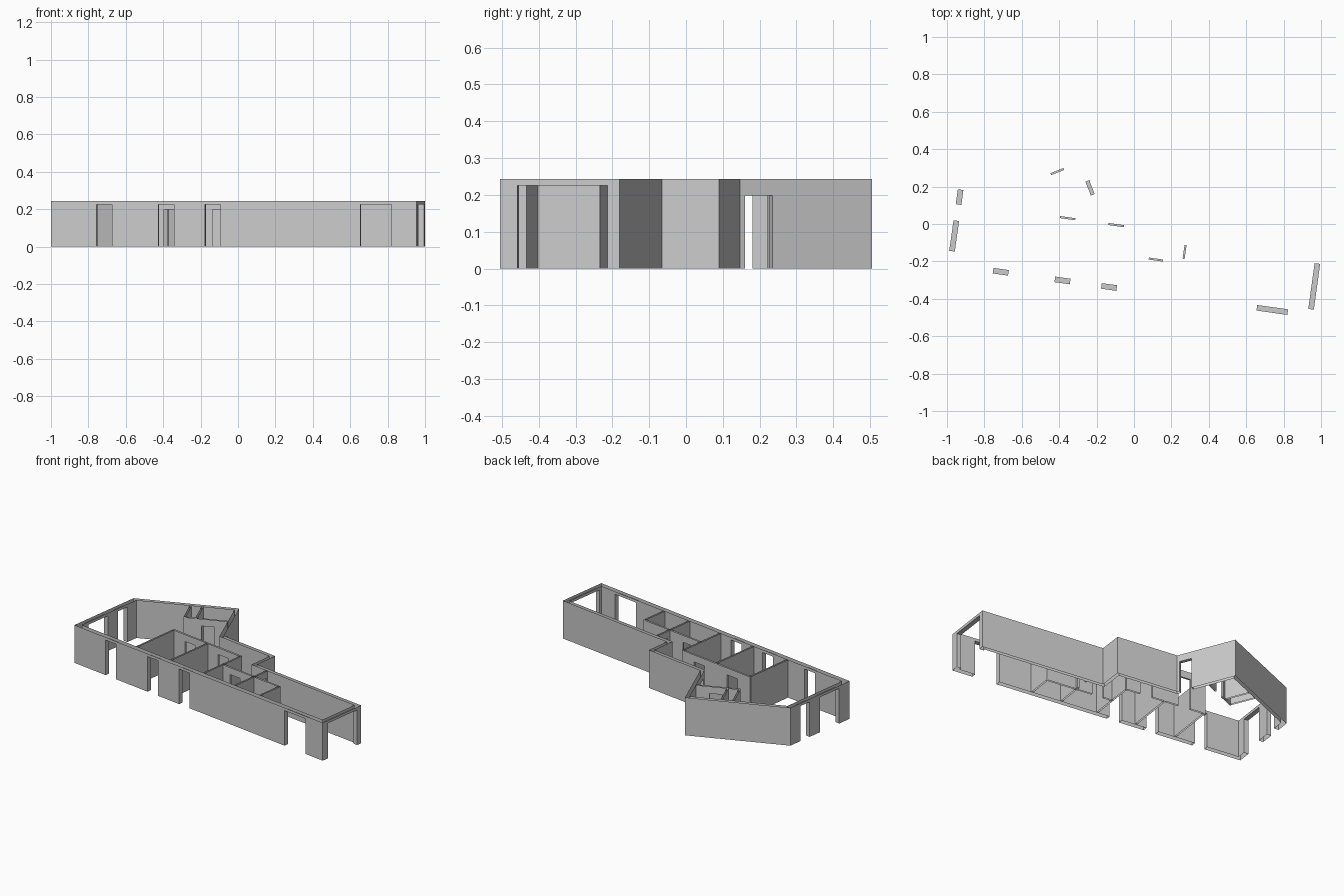
import bpy
import bmesh
from mathutils import Vector, geometry

if "Cube" in bpy.data.objects:
    bpy.data.objects.remove(bpy.data.objects["Cube"], do_unlink=True)

HEIGHT = 0.243      # wall height
WINDOW = 0.225      # head height of the outer openings
DOOR = 0.198        # head height of the doors

plaster = bpy.data.materials.new("light_grey_plaster")
plaster.use_nodes = True
plaster.diffuse_color = (0.6, 0.6, 0.6, 1)
plaster.node_tree.nodes["Principled BSDF"].inputs["Base Color"].default_value = (0.6, 0.6, 0.6, 1)


def left_of(a, b):
    d = (b - a).normalized()
    return Vector((-d.y, d.x, 0))


def make_wall(name, outer, inner, openings=(), capped=False):
    """Hollow wall, open at top and bottom, between two plan lines.
    Each opening is (x, y, width, head height)."""
    bm = bmesh.new()

    def quad(a, b, low=0.0, high=HEIGHT):
        corners = [(a, low), (b, low), (b, high), (a, high)]
        bm.faces.new([bm.verts.new((p.x, p.y, z)) for p, z in corners])

    along = (outer[1] - outer[0]).normalized()
    o, i = outer[0], inner[0]
    if capped:
        quad(i, o)
    order = sorted(openings, key=lambda k: along.dot(Vector((k[0], k[1], 0))))
    for x, y, width, head in order:
        mid = Vector((x, y, 0))
        half = along * width / 2
        mo = o + along * along.dot(mid - o)
        mi = i + along * along.dot(mid - i)
        o1, o2, i1, i2 = mo - half, mo + half, mi - half, mi + half
        # pier, lintel, jambs and soffit
        quad(o, o1)
        quad(i1, i)
        quad(o1, o2, head)
        quad(i2, i1, head)
        quad(o1, i1, 0, head)
        quad(i2, o2, 0, head)
        bm.faces.new([bm.verts.new((p.x, p.y, head)) for p in (i1, i2, o2, o1)])
        o, i = o2, i2
    quad(o, outer[1])
    quad(inner[1], i)
    if capped:
        quad(outer[1], inner[1])
    bmesh.ops.remove_doubles(bm, verts=bm.verts, dist=0.0001)
    mesh = bpy.data.meshes.new(name)
    bm.to_mesh(mesh)
    bm.free()
    mesh.materials.append(plaster)
    bpy.context.collection.objects.link(bpy.data.objects.new(name, mesh))


# Outer shell: start corner, thickness and openings, counter-clockwise
shell = [
    ("east_end_wall", (0.955, -0.505), 0.03, [(0.958, -0.333, 0.247, WINDOW)]),
    ("east_wing_back_wall", (1.0, -0.18), 0.022, []),
    ("step_wall", (0.18, -0.065), 0.022, []),
    ("corridor_back_wall", (0.20, 0.09), 0.022, []),
    ("entrance_wall", (-0.205, 0.147), 0.022, [(-0.236, 0.193, 0.08, DOOR)]),
    ("angled_back_wall", (-0.346, 0.505), 0.022, []),
    ("west_end_wall", (-0.93, 0.27), 0.03,
     [(-0.935, 0.144, 0.08, WINDOW), (-0.966, -0.063, 0.165, WINDOW)]),
    ("front_wall", (-1.0, -0.23), 0.03,
     [(-0.712, -0.252, 0.083, WINDOW), (-0.382, -0.30, 0.083, WINDOW),
      (-0.133, -0.335, 0.083, WINDOW), (0.74, -0.455, 0.167, WINDOW)]),
]
count = len(shell)
corners = [Vector((*s[1], 0)) for s in shell]
offset_lines = []
for k in range(count):
    a, b = corners[k], corners[(k + 1) % count]
    shift = left_of(a, b) * shell[k][2]
    offset_lines.append((a + shift, b + shift))
# inner corners are where neighbouring offset lines meet
inner_corners = [geometry.intersect_line_line(*offset_lines[k - 1], *offset_lines[k])[0]
                 for k in range(count)]
for k, (name, _, _, openings) in enumerate(shell):
    n = (k + 1) % count
    make_wall(name, (corners[k], corners[n]), (inner_corners[k], inner_corners[n]), openings)

# Inner partitions: centre line ends and doors
partitions = [
    ("corridor_wall", (-0.495, 0.051), (0.04, -0.025),
     [(-0.355, 0.031, 0.083, DOOR), (-0.095, -0.006, 0.083, DOOR)]),
    ("west_room_partition", (-0.49, 0.05), (-0.534, -0.265), []),
    ("middle_room_partition", (-0.222, 0.012), (-0.266, -0.302), []),
    ("east_room_partition", (0.038, -0.025), (-0.006, -0.339), []),
    ("service_corridor_wall", (0.016, -0.176), (0.465, -0.239),
     [(0.117, -0.19, 0.077, DOOR)]),
    ("service_partition", (0.277, -0.102), (0.239, -0.374),
     [(0.27, -0.149, 0.075, DOOR)]),
    ("service_end_wall", (0.46, -0.238), (0.437, -0.402), []),
    ("washroom_front_wall", (-0.545, 0.226), (-0.298, 0.325),
     [(-0.41, 0.281, 0.075, DOOR)]),
    ("washroom_end_wall", (-0.54, 0.228), (-0.6, 0.377), []),
    ("washroom_divider", (-0.475, 0.254), (-0.535, 0.403), []),
]
for name, p, q, doors in partitions:
    a, b = Vector((*p, 0)), Vector((*q, 0))
    half = left_of(a, b) * 0.0055
    make_wall(name, (a - half, b - half), (a + half, b + half), doors, capped=True)
